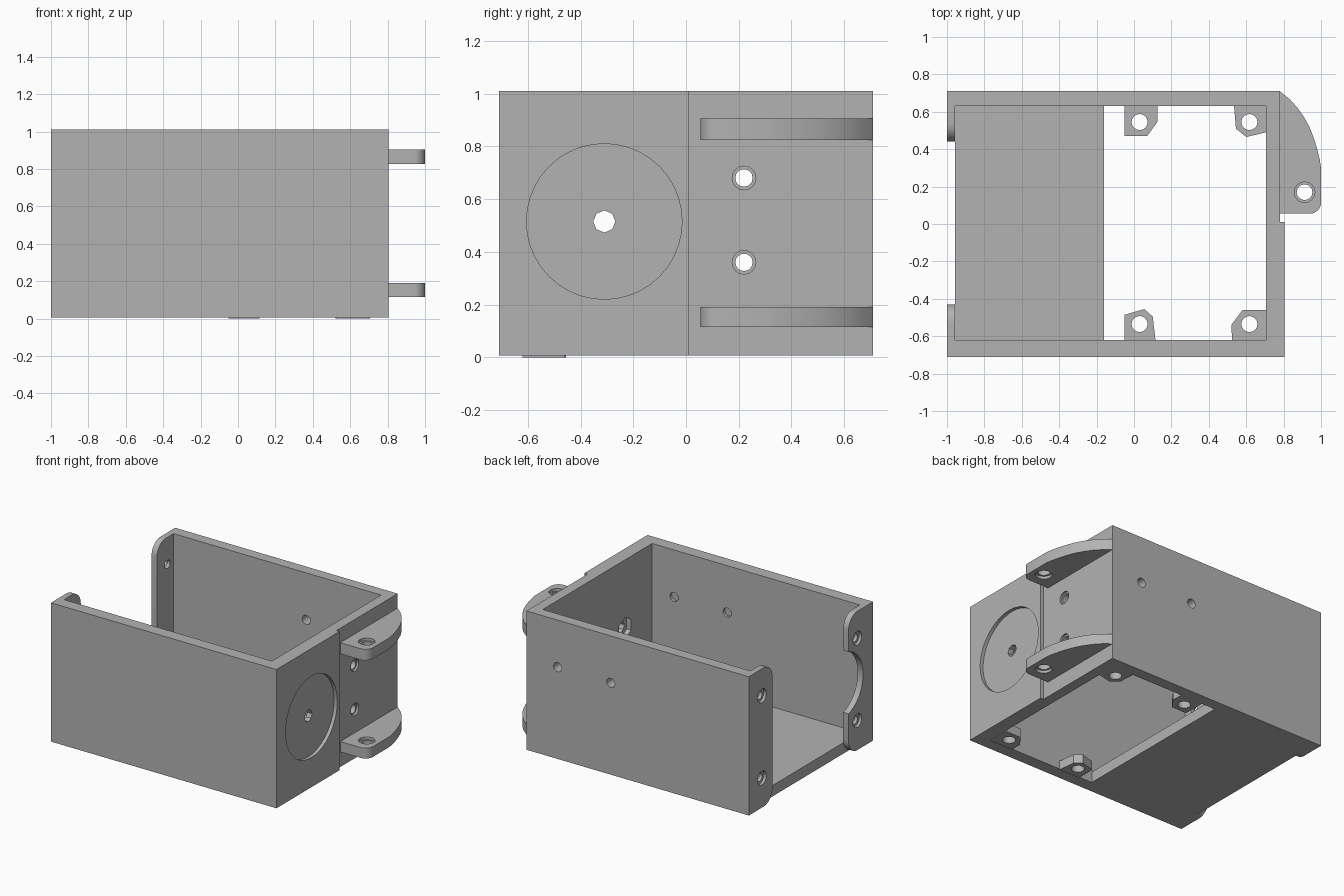
import bpy, bmesh, math

if "Cube" in bpy.data.objects:
    bpy.data.objects.remove(bpy.data.objects["Cube"], do_unlink=True)

GREY = (0.45, 0.45, 0.45, 1.0)
mat = bpy.data.materials.new("plain grey")
mat.use_nodes = True
mat.diffuse_color = GREY
mat.node_tree.nodes["Principled BSDF"].inputs["Base Color"].default_value = GREY

BASE, TOP = 0.006, 1.01
PLACE = {"x": lambda a, b, d: (d, a, b),
         "y": lambda a, b, d: (a, d, b),
         "z": lambda a, b, d: (a, b, d)}


def prism(name, outline, axis, lo, hi):
    """Extrude a flat outline along an axis."""
    bm = bmesh.new()
    verts = [bm.verts.new(PLACE[axis](a, b, lo)) for a, b in outline]
    face = bm.faces.new(verts)
    ext = bmesh.ops.extrude_face_region(bm, geom=[face])["geom"]
    for v in ext:
        if isinstance(v, bmesh.types.BMVert):
            v.co["xyz".index(axis)] = hi
    bmesh.ops.recalc_face_normals(bm, faces=bm.faces)
    mesh = bpy.data.meshes.new(name)
    bm.to_mesh(mesh)
    bm.free()
    ob = bpy.data.objects.new(name, mesh)
    ob.data.materials.append(mat)
    bpy.context.collection.objects.link(ob)
    return ob


def arc(ca, cb, r, start, end, n):
    angles = [math.radians(start + (end - start) * i / n) for i in range(n + 1)]
    return [(ca + r * math.cos(t), cb + r * math.sin(t)) for t in angles]


def disc(a, b, r, axis, lo, hi, n=16, turn=0):
    return prism("cutter", arc(a, b, r, turn, turn + 360, n)[:-1], axis, lo, hi)


def rect(a0, a1, b0, b1):
    return [(a0, b0), (a1, b0), (a1, b1), (a0, b1)]


def combine(ob, tool, operation="DIFFERENCE"):
    """Apply a boolean and discard the helper."""
    tool.hide_render = True
    mod = ob.modifiers.new("combine", "BOOLEAN")
    mod.operation, mod.solver, mod.object = operation, "EXACT", tool
    bpy.context.view_layer.objects.active = ob
    bpy.ops.object.modifier_apply(modifier=mod.name)
    bpy.data.objects.remove(tool, do_unlink=True)


def finish(ob):
    bpy.ops.object.select_all(action="DESELECT")
    ob.select_set(True)
    bpy.context.view_layer.objects.active = ob
    bpy.ops.object.shade_smooth_by_angle(angle=math.radians(30))


# Three walls, with a step in the end wall
housing = prism("housing", [
    (-1, -.71), (.805, -.71), (.805, .01), (.78, .01), (.78, .71), (-1, .71),
    (-1, .63), (.705, .63), (.705, -.62), (-1, -.62)], "z", BASE, TOP)

# Half floor
combine(housing, prism("floor", rect(-.957, -.16, -.66, .67), "z", BASE, .085), "UNION")

# End flanges with rounded corners
for side, wall, lip in ((1, .67, .44), (-1, .66, .43)):
    outline = ([(wall, BASE)] + arc(lip + .1, .106, .1, 270, 180, 8)
               + arc(lip + .1, .91, .1, 180, 90, 8) + [(wall, TOP)])
    flange = prism("flange", [(side * a, b) for a, b in outline], "x", -1, -.957)
    combine(housing, flange, "UNION")

# Round relief in the front flange
combine(housing, disc(-.36, .53, .236, "x", -1.1, -.9, 32))

# Countersunk flange screws
for y in (.56, -.53):
    for z in (.22, .815):
        combine(housing, disc(y, z, .03, "x", -1.1, -.9))
        combine(housing, disc(y, z, .05, "x", -1.1, -.98))

# Round recess, axle hole and inner nut pocket in the end wall
combine(housing, disc(-.31, .515, .295, "x", .78, .9, 40))
combine(housing, disc(-.31, .515, .042, "x", .6, .9, 8))
combine(housing, disc(-.31, .515, .08, "x", .6, .74, 6, 30))

# End wall screw holes
for z in (.36, .68):
    combine(housing, disc(.22, z, .033, "x", .6, .9))
    combine(housing, disc(.22, z, .045, "x", .765, .9))

# Side screw holes: through the back wall, blind in the front wall
for x in (.105, .53):
    combine(housing, disc(x, .67, .033, "y", .6, .8))
    combine(housing, disc(x, .67, .033, "y", -.64, -.6))
finish(housing)

# Corner mounting tabs across the floor opening
TABS = {
    "back_inner_tab": ([(-.05, .63), (-.05, .47), (.07, .47), (.125, .545), (.125, .63)],
                       .03, .545, BASE),
    "back_outer_tab": ([(.535, .63), (.545, .51), (.6, .465), (.705, .49), (.705, .63)],
                       .617, .545, BASE),
    "front_inner_tab": ([(-.05, -.62), (-.05, -.485), (.055, -.455), (.1, -.495), (.115, -.62)],
                        .03, -.535, 0),
    "front_outer_tab": ([(.525, -.62), (.52, -.54), (.58, -.46), (.705, -.46), (.705, -.62)],
                        .617, -.535, 0),
}
for name, (outline, x, y, low) in TABS.items():
    tab = prism(name, outline, "z", low, .065)
    combine(tab, disc(x, y, .043, "z", -.1, .2))
    finish(tab)

# Hinge ears with a counterbored pin hole
sweep = [(.78, .71), (.835, .665), (.875, .62), (.91, .57), (.94, .515),
         (.963, .455), (.981, .395), (.993, .345), (1, .3)]
ear = sweep + arc(.94, .115, .06, 0, -90, 8) + [(.78, .055)]
for name, lo, hi in (("lower_hinge_ear", .115, .19), ("upper_hinge_ear", .825, .905)):
    ob = prism(name, ear, "z", lo, hi)
    combine(ob, disc(.912, .17, .042, "z", lo - .1, hi + .1))
    combine(ob, disc(.912, .17, .055, "z", hi - .02, hi + .1))
    combine(ob, disc(.912, .17, .055, "z", lo - .1, lo + .02))
    finish(ob)
